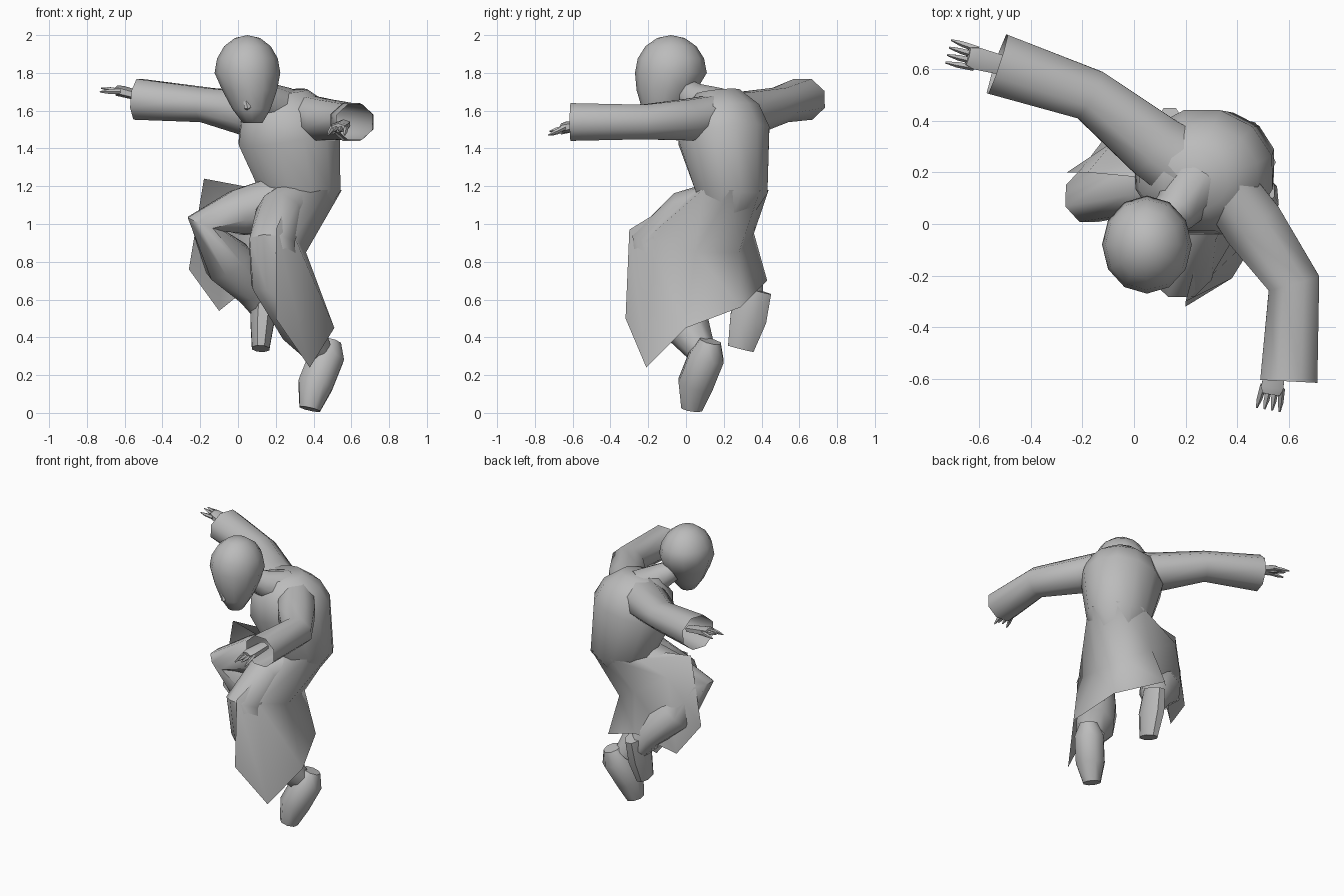
import bpy
import bmesh
import math
from mathutils import Vector

start_cube = bpy.data.objects.get("Cube")
if start_cube:
    bpy.data.objects.remove(start_cube, do_unlink=True)

# One plain material for the whole figure
clay = bpy.data.materials.new("plain grey")
clay.use_nodes = True
grey = (.5, .5, .5, 1)
clay.diffuse_color = grey
clay.node_tree.nodes["Principled BSDF"].inputs["Base Color"].default_value = grey

LEVEL_LIMB = Vector((0, 0, 1))    # reference axis for limbs that run level
UPRIGHT_LIMB = Vector((0, 1, 0))  # reference axis for limbs that run up and down


def finish(name, bm, angle=50):
    """Turn a bmesh into a shaded, coloured object."""
    bmesh.ops.recalc_face_normals(bm, faces=bm.faces)
    mesh = bpy.data.meshes.new(name)
    bm.to_mesh(mesh)
    bm.free()
    mesh.materials.append(clay)
    for poly in mesh.polygons:
        poly.use_smooth = True
    mesh.set_sharp_from_angle(angle=math.radians(angle))
    obj = bpy.data.objects.new(name, mesh)
    bpy.context.collection.objects.link(obj)


def bridge(bm, rings, closed):
    """Join neighbouring rows of vertices with quads."""
    for low, high in zip(rings, rings[1:]):
        count = len(low)
        for i in range(count if closed else count - 1):
            j = (i + 1) % count
            bm.faces.new((low[i], low[j], high[j], high[i]))


def tube(name, stations, axis=UPRIGHT_LIMB, sides=8, depth=1, open_end=False):
    """Loft oval rings along a path; each station is x, y, z and half width."""
    bm = bmesh.new()
    path = [Vector(station[:3]) for station in stations]
    steps = [(end - start).normalized() for start, end in zip(path, path[1:])]
    rings = []
    for k, station in enumerate(stations):
        before = steps[max(k - 1, 0)]
        after = steps[min(k, len(steps) - 1)]
        tangent = (before + after).normalized()
        across = tangent.cross(axis).normalized()
        deep = across.cross(tangent) * depth
        ring = []
        for i in range(sides):
            turn = math.tau * (i + .5) / sides
            offset = across * math.cos(turn) + deep * math.sin(turn)
            ring.append(bm.verts.new(path[k] + offset * station[3]))
        rings.append(ring)
    bridge(bm, rings, closed=True)
    bm.faces.new(rings[0])
    if not open_end:
        bm.faces.new(rings[-1])
    finish(name, bm)


def head(name, centre, radius):
    """A ball whose lower half is drawn down and forward into a blunt chin."""
    bm = bmesh.new()
    bmesh.ops.create_uvsphere(bm, u_segments=12, v_segments=8, radius=radius)
    for vert in bm.verts:
        jaw = max(0, -vert.co.z / radius)
        narrow = 1 - jaw * .25
        vert.co.x = vert.co.x * narrow * .87 + jaw * .03
        vert.co.y = vert.co.y * narrow * .95 - jaw * .06
        vert.co.z = max(vert.co.z * (1 + jaw * .5), -radius * 1.33)
        vert.co += Vector(centre)
    finish(name, bm, angle=70)


def hand(name, wrist, tip):
    """A flat palm with four spread fingers and a thumb."""
    wrist, tip = Vector(wrist), Vector(tip)
    palm = wrist.lerp(tip, .6)
    across = (tip - wrist).cross(LEVEL_LIMB).normalized()
    tube(name + "_palm", [(*wrist, .04), (*palm, .05), (*palm.lerp(tip, .3), .04)],
         LEVEL_LIMB, sides=6, depth=.6)

    def finger(part, root, end):
        tube(f"{name}_{part}", [(*root, .014), (*root.lerp(end, .6), .012), (*end, .004)],
             LEVEL_LIMB, sides=5)

    for i, part in enumerate(("index", "middle", "ring", "little")):
        spread = across * (i - 1.5)
        droop = LEVEL_LIMB * abs(i - 1.5) * .02
        finger(part, palm + spread * .024, tip + spread * .03 - droop)
    thumb = palm + (across - LEVEL_LIMB) * .05
    finger("thumb", wrist, thumb.lerp(tip, .4))


# Body of the robe, hunched forward, its lower end tucked inside the skirt
tube("robe_body", [
    (.3, .2, 1, .12),
    (.33, .24, 1.17, .22),
    (.27, .2, 1.47, .28),
    (.25, .18, 1.6, .24),
    (.24, .17, 1.7, .13)], sides=12, depth=.9)

# Neck, head and nose
tube("neck", [(.24, .16, 1.6, .13), (.16, .05, 1.66, .09), (.1, 0, 1.7, .07)])
head("head", (.05, -.08, 1.8), .2)
tube("nose", [(.03, -.22, 1.7, .01), (.05, -.23, 1.62, .02), (.05, -.18, 1.6, .01)], sides=6)

# Sleeves, wide and open at the cuff
sleeve = dict(axis=LEVEL_LIMB, depth=.9, open_end=True)
tube("left_sleeve", [
    (.36, .14, 1.58, .12),
    (.46, 0, 1.55, .13),
    (.62, -.23, 1.54, .11),
    (.6, -.61, 1.54, .12)], **sleeve)
tube("right_sleeve", [
    (.2, .22, 1.57, .15),
    (.08, .3, 1.58, .14),
    (-.17, .5, 1.63, .11),
    (-.53, .62, 1.66, .13)], **sleeve)

hand("left_hand", (.56, -.5, 1.53), (.52, -.72, 1.5))
hand("right_hand", (-.45, .6, 1.66), (-.72, .67, 1.73))

# Skirt of the robe, running from the left front edge round the back,
# drawn in under the seat and flaring to a pointed hem
thigh_line = [(.2, -.3, .97), (.3, -.2, .93), (.36, .05, .85), (.33, .28, .85),
              (.15, .36, .95), (-.08, .32, 1.1), (-.18, .2, 1.24)]
hem_line = [(.2, -.32, .5), (.38, -.21, .24), (.51, 0, .45), (.41, .29, .56),
            (.1, .43, .7), (-.1, .25, .54), (-.26, .2, .76)]
waist_line = []
for i in range(len(hem_line)):
    turn = math.radians(50 * i - 100)
    waist_line.append((.33 + math.cos(turn) * .22, .24 + math.sin(turn) * .2, 1.18))
skirt = bmesh.new()
bridge(skirt, [[skirt.verts.new(point) for point in line]
               for line in (waist_line, thigh_line, hem_line)], closed=False)
finish("robe_skirt", skirt, angle=80)

# Trouser legs, both bent at the knee
tube("left_trouser", [
    (.3, .2, 1.1, .14),
    (.22, 0, 1.05, .13),
    (.18, -.17, .9, .13),
    (.19, -.14, .7, .13),
    (.33, 0, .47, .13),
    (.42, .08, .33, .08)])
tube("right_trouser", [
    (.2, .2, 1.1, .16),
    (0, .16, 1.06, .13),
    (-.17, .11, 1, .11),
    (-.05, .2, .8, .14),
    (.08, .32, .65, .1),
    (.13, .35, .55, .07)])

# Shoes, toes pointing down
tube("left_shoe", [
    (.49, .13, .38, .06),
    (.47, .11, .3, .1),
    (.41, .05, .15, .1),
    (.38, .03, .02, .06)])
tube("right_shoe", [
    (.14, .37, .65, .06),
    (.13, .33, .5, .07),
    (.12, .29, .34, .05)], depth=1.5)
